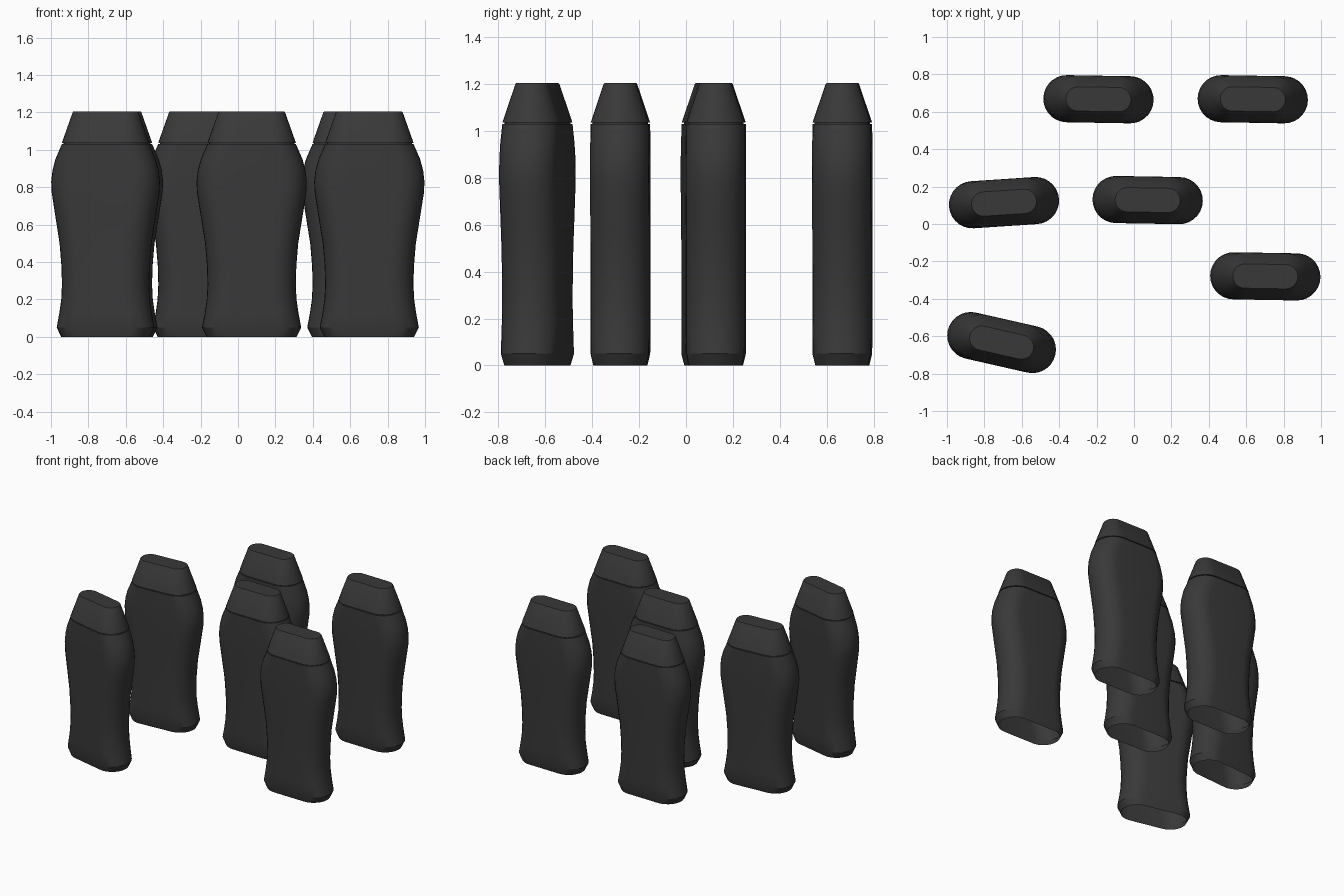
import bpy, bmesh
from math import sin, cos, pi, radians

if "Cube" in bpy.data.objects:
    bpy.data.objects.remove(bpy.data.objects["Cube"])

dark = bpy.data.materials.new("dark_plastic")
dark.diffuse_color = (0.04, 0.04, 0.04, 1)
dark.use_nodes = True
dark.node_tree.nodes["Principled BSDF"].inputs["Base Color"].default_value = dark.diffuse_color

# (half width, half depth, z) profiles
BODY = [(.24, .113, 0), (.265, .125, .05), (.25, .126, .13), (.24, .126, .2),
        (.236, .126, .28), (.239, .126, .38), (.249, .126, .5), (.265, .126, .6),
        (.281, .126, .7), (.292, .126, .77), (.295, .126, .83), (.288, .126, .89),
        (.272, .126, .95), (.237, .125, 1.03), (.228, .116, 1.03)]
CAP = [(.228, .116, 1.03), (.228, .116, 1.036), (.237, .125, 1.036),
       (.179, .07, 1.2), (.174, .065, 1.206)]


def stadium(w, d, z, n=14):
    """Pill-shaped cross-section with round ends."""
    pts = []
    for side in (0, 1):
        for i in range(n + 1):
            a = -pi / 2 + side * pi + pi * i / n
            pts.append(((1 - 2 * side) * (w - d) + d * cos(a), d * sin(a), z))
    return pts


def loft(name, profile, close_top):
    bm = bmesh.new()
    rings = [[bm.verts.new(p) for p in stadium(*row)] for row in profile]
    for lo, hi in zip(rings, rings[1:]):
        for i in range(len(lo)):
            j = (i + 1) % len(lo)
            bm.faces.new((lo[i], lo[j], hi[j], hi[i]))
    if close_top:
        bm.faces.new(rings[-1])
    me = bpy.data.meshes.new(name)
    bm.to_mesh(me)
    bm.free()
    me.materials.append(dark)
    me.shade_smooth()
    me.set_sharp_from_angle(angle=radians(25))
    return me


body = loft("bottle_body", BODY, False)   # hollow, open underneath
cap = loft("bottle_cap", CAP, True)

# x, y, rotation in degrees of each bottle
PLACES = [(-.19, .667, -1), (.635, .667, -1), (-.695, .114, 3.8),
          (.073, .128, -1), (.702, -.28, -1), (-.708, -.634, -12.8)]
for k, (x, y, r) in enumerate(PLACES, 1):
    for me in (body, cap):
        ob = bpy.data.objects.new(f"{me.name}_{k}", me)
        ob.location = (x, y, 0)
        ob.rotation_euler.z = radians(r)
        bpy.context.collection.objects.link(ob)
